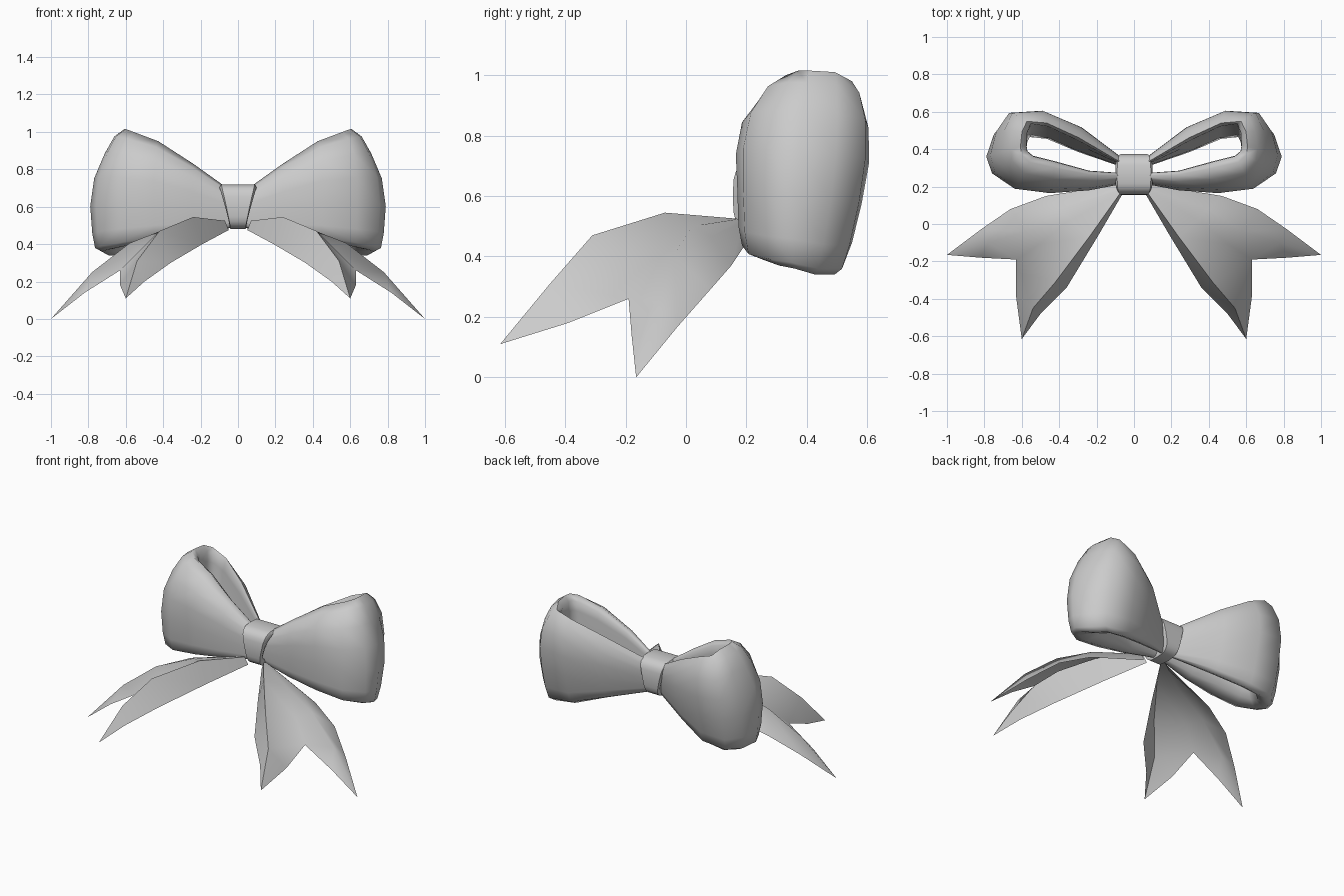
import bpy, bmesh, math

if "Cube" in bpy.data.objects:
    bpy.data.objects.remove(bpy.data.objects["Cube"])


def make(name, verts, faces, mirror=False, angle=50):
    me = bpy.data.meshes.new(name)
    me.from_pydata([tuple(v) for v in verts], [], faces)
    bm = bmesh.new()
    bm.from_mesh(me)
    bmesh.ops.recalc_face_normals(bm, faces=bm.faces)
    bm.to_mesh(me)
    bm.free()
    ob = bpy.data.objects.new(name, me)
    bpy.context.collection.objects.link(ob)
    bpy.ops.object.select_all(action='DESELECT')
    bpy.context.view_layer.objects.active = ob
    ob.select_set(True)
    bpy.ops.object.shade_smooth_by_angle(angle=math.radians(angle))
    if mirror:
        m = ob.modifiers.new("mirror", 'MIRROR')
        m.use_mirror_merge = False
    return ob


def grid_faces(rows, cols, wrap_rows=False, wrap_cols=False):
    return [(r * cols + c, r * cols + (c + 1) % cols,
             (r + 1) % rows * cols + (c + 1) % cols, (r + 1) % rows * cols + c)
            for r in range(rows if wrap_rows else rows - 1)
            for c in range(cols if wrap_cols else cols - 1)]


# Padded loops: plan stations (outer x, y, inner wall x, y, top z, bottom z, end weight)
stations = [
    (.03, .22, .03, .27, .68, .49, 0), (.24, .18, .24, .285, .83, .455, 0),
    (.45, .165, .42, .335, .95, .42, 0), (.64, .185, .54, .365, 1.0, .39, .2),
    (.76, .27, .57, .39, 1.015, .37, .8), (.79, .37, .575, .42, 1.015, .36, 1),
    (.75, .51, .57, .49, 1.01, .34, .8), (.67, .61, .55, .535, .98, .34, .2),
    (.49, .62, .46, .52, .94, .36, 0), (.28, .53, .30, .445, .85, .42, 0),
    (.03, .33, .03, .30, .68, .49, 0)]
# Closed section: (height fraction, pull to inner wall on the sides, same at the loop end)
section = [(.85, 1.0, 1.0), (.95, .98, 1.0), (1.0, .8, .85), (.94, .45, .6), (.8, .12, .36),
           (.6, 0, .1), (.37, .03, 0), (.15, .05, .05), (.03, .12, .12), (0, .4, .3),
           (.03, .8, .7), (.2, 1.0, 1.0), (.5, 1.0, 1.0)]
verts = []
for ox, oy, ix, iy, zt, zb, e in stations:
    back = min(max((oy - .3) / .25, 0), 1)
    for h, side, end in section:
        b = side + (end - side) * e
        lean = .09 * back * (1 - h) ** 2        # back wall leans forward at the bottom
        verts.append((ox + (ix - ox) * b, oy + (iy - oy) * b - lean, zb + (zt - zb) * h))
make("ribbon_loops", verts, grid_faces(len(stations), len(section), wrap_cols=True),
     mirror=True, angle=80)

# Knot: band wrapped around the middle, narrower towards the bottom
verts, n = [], 24
across = [(-.92, .035), (-1, .015), (-.9, 0), (.9, 0), (1, .015), (.92, .035)]
for i in range(n):
    a = 2 * math.pi * i / n
    c, s = math.cos(a), math.sin(a)
    py = math.copysign(abs(c) ** .6, c)
    pz = math.copysign(abs(s) ** .6, s)
    w = .045 + .055 * ((pz + 1) / 2) ** 1.2
    for x, inset in across:
        verts.append((x * w, .265 + py * (.11 - inset), .6 + pz * (.12 - inset)))
make("knot", verts, grid_faces(n, len(across), wrap_rows=True))

# Tails: arched strips, columns run inner edge, ridge, valley, ridge, outer edge
tail = [
    (.05, .18, .475), (.07, .17, .525), (.08, .18, .525), (.09, .19, .515), (.10, .21, .46),
    (.19, -.06, .40), (.24, -.07, .545), (.34, .02, .50), (.40, .08, .465), (.47, .15, .37),
    (.36, -.34, .30), (.42, -.31, .47), (.51, -.11, .37), (.58, -.04, .405), (.66, .08, .29),
    (.50, -.48, .20), (.54, -.45, .31), (.63, -.19, .26), (.78, -.10, .25), (.82, -.03, .165),
    (.60, -.615, .11), (.63, -.39, .18), (1.0, -.165, 0), (.82, -.18, .14)]
faces = grid_faces(3, 5)
faces += [(10, 11, 16, 15), (11, 12, 17, 16), (12, 13, 18, 17), (13, 14, 19, 18)]
# forked tips
faces += [(15, 16, 20), (16, 21, 20), (16, 17, 21), (19, 18, 22), (18, 23, 22), (18, 17, 23)]
make("ribbon_tails", tail, faces, mirror=True, angle=85)
